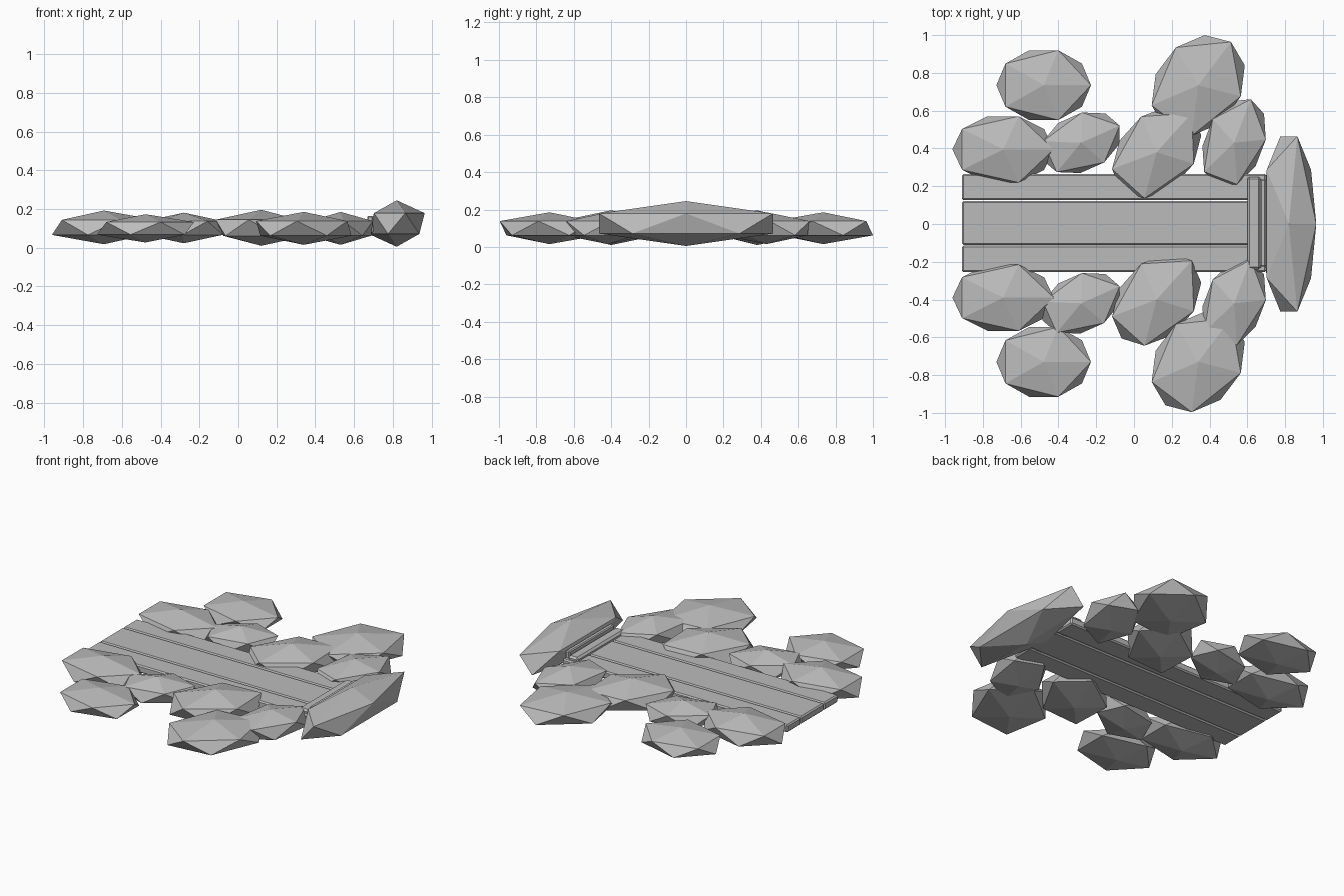
import bpy, bmesh, math
from mathutils import Matrix, Vector

if "Cube" in bpy.data.objects:
    bpy.data.objects.remove(bpy.data.objects["Cube"])

grey = bpy.data.materials.new("stone_grey")
grey.diffuse_color = (0.5, 0.5, 0.5, 1)
grey.use_nodes = True
grey.node_tree.nodes["Principled BSDF"].inputs["Base Color"].default_value = grey.diffuse_color


def add_object(name, bm):
    mesh = bpy.data.meshes.new(name)
    bm.to_mesh(mesh)
    bm.free()
    mesh.materials.append(grey)
    obj = bpy.data.objects.new(name, mesh)
    bpy.context.collection.objects.link(obj)
    return obj


def rock(name, centre, size, angle=0):
    # Twenty-sided stone, stretched and turned about z
    bm = bmesh.new()
    mat = (Matrix.Translation(centre) @ Matrix.Rotation(math.radians(angle), 4, 'Z')
           @ Matrix.Diagonal((*size, 1)))
    bmesh.ops.create_icosphere(bm, subdivisions=1, radius=1, matrix=mat)
    return add_object(name, bm)


def board(name, low, high, bevel=0.008):
    # Bevelled box between two corners
    low, high = Vector(low), Vector(high)
    bm = bmesh.new()
    mat = Matrix.Translation((low + high) / 2) @ Matrix.Diagonal((*(high - low), 1))
    bmesh.ops.create_cube(bm, size=1, matrix=mat)
    bmesh.ops.bevel(bm, geom=bm.edges[:], offset=bevel, segments=1, affect='EDGES')
    return add_object(name, bm)


# Side stones: x, back y, front y, z, size, turn
stones = [
    (-0.478, 0.735, -0.73, 0.100, (0.280, 0.217, 0.073), 0),
    (-0.693, 0.395, -0.39, 0.105, (0.300, 0.206, 0.087), 0),
    (-0.280, 0.430, -0.42, 0.102, (0.250, 0.170, 0.079), 24),
    (0.120, 0.380, -0.40, 0.103, (0.310, 0.220, 0.093), 48),
    (0.530, 0.430, -0.42, 0.100, (0.276, 0.177, 0.085), 69),
    (0.340, 0.734, -0.73, 0.100, (0.322, 0.253, 0.085), 53),
]
for i, (x, back, front, z, size, turn) in enumerate(stones, 1):
    rock(f"back_stone_{i}", (x, back, z), size, turn)
    rock(f"front_stone_{i}", (x, front, z), size, turn)

# Long end stone
rock("end_stone", (0.82, 0, 0.125), (0.162, 0.546, 0.12))

# Three long planks
for name, y0, y1 in (("back_plank", 0.126, 0.265), ("middle_plank", -0.111, 0.122),
                     ("front_plank", -0.255, -0.115)):
    board(name, (-0.91, y0, 0.073), (0.70, y1, 0.122))

# Cross boards against the end stone
board("cross_board", (0.60, -0.24, 0.08), (0.672, 0.25, 0.145), 0.012)
board("cross_rail", (0.668, -0.225, 0.08), (0.698, 0.235, 0.165), 0.006)
